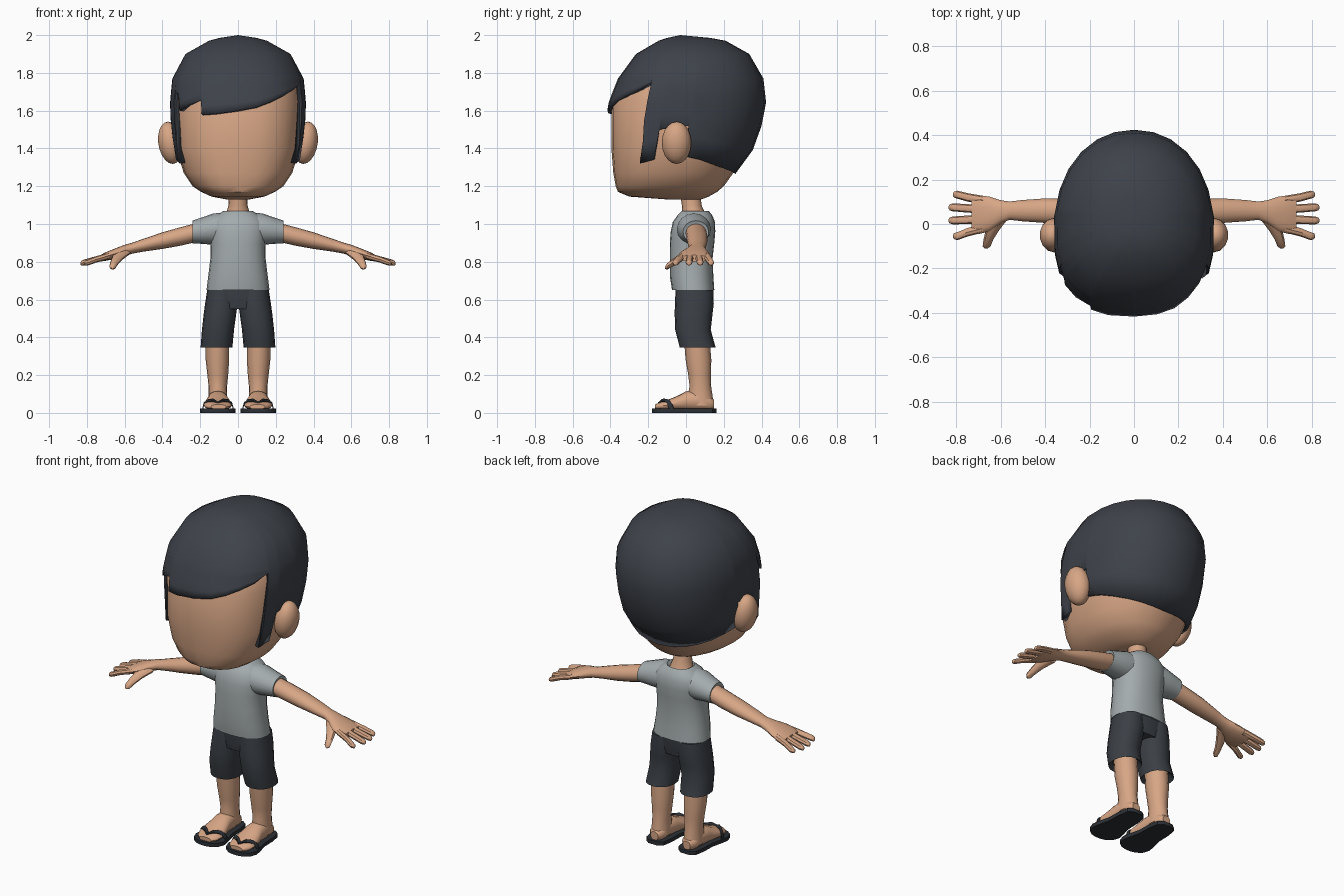
import bpy, bmesh, math


def material(name, rgb):
    m = bpy.data.materials.new(name)
    m.diffuse_color = (*rgb, 1)
    return m


SKIN = material("skin", (0.68, 0.38, 0.235))
HAIR = material("charcoal_hair", (0.048, 0.055, 0.068))
CLOTH = material("charcoal_cloth", (0.043, 0.05, 0.06))
SHIRT = material("grey_shirt", (0.37, 0.41, 0.42))
SOLE = material("dark_rubber", (0.025, 0.03, 0.036))


def finish(name, bm, mat, mirror=False, angle=40):
    bmesh.ops.recalc_face_normals(bm, faces=bm.faces[:])
    me = bpy.data.meshes.new(name)
    bm.to_mesh(me)
    bm.free()
    me.materials.append(mat)
    ob = bpy.data.objects.new(name, me)
    bpy.context.collection.objects.link(ob)
    bpy.ops.object.select_all(action='DESELECT')
    ob.select_set(True)
    bpy.context.view_layer.objects.active = ob
    bpy.ops.object.shade_smooth_by_angle(angle=math.radians(angle))
    if mirror:
        mod = ob.modifiers.new("mirror", 'MIRROR')
        mod.use_mirror_merge = False
    return ob


def spow(v, p):
    return math.copysign(abs(v) ** p, v)


def loft(name, rings, mat, axis='z', sides=16, power=2.0, mirror=False):
    """Rings are (station on axis, centre u, centre v, radius u, radius v)."""
    bm = bmesh.new()
    loops = []
    for s, cu, cv, ru, rv in rings:
        loop = []
        for i in range(sides):
            a = math.tau * i / sides
            u = cu + ru * spow(math.cos(a), 2 / power)
            v = cv + rv * spow(math.sin(a), 2 / power)
            co = {'x': (s, u, v), 'y': (u, s, v), 'z': (u, v, s)}[axis]
            loop.append(bm.verts.new(co))
        loops.append(loop)
    for p, q in zip(loops, loops[1:]):
        for i in range(sides):
            j = (i + 1) % sides
            bm.faces.new((p[i], p[j], q[j], q[i]))
    bm.faces.new(loops[0])
    bm.faces.new(loops[-1])
    return finish(name, bm, mat, mirror)


def outline(table, z, deg):
    """Point on a head-like surface; table rows are (z, half width, front y, back y)."""
    z = min(max(z, table[0][0]), table[-1][0])
    for lo, hi in zip(table, table[1:]):
        if z <= hi[0]:
            f = (z - lo[0]) / (hi[0] - lo[0])
            _, rx, yf, yb = [p + (q - p) * f for p, q in zip(lo, hi)]
            break
    cy = yf + (yb - yf) * 0.46
    a = math.radians(deg)
    c = math.cos(a)
    n = 2.5 if c > 0 else 2.1
    y = cy - abs(c) ** (2 / n) * (cy - yf) if c > 0 else cy + abs(c) ** (2 / n) * (yb - cy)
    return (rx * spow(math.sin(a), 2 / n), y, z)


# Head
head = [(1.13, .06, -.10, .08), (1.145, .14, -.30, .12), (1.17, .195, -.36, .165),
        (1.2, .24, -.372, .20), (1.27, .287, -.385, .25), (1.4, .328, -.395, .33),
        (1.65, .335, -.395, .385), (1.77, .31, -.33, .37), (1.9, .2, -.2, .25)]
bm = bmesh.new()
loops = [[bm.verts.new(outline(head, r[0], i * 15)) for i in range(24)] for r in head]
for p, q in zip(loops, loops[1:]):
    for i in range(24):
        bm.faces.new((p[i], p[(i + 1) % 24], q[(i + 1) % 24], q[i]))
bm.faces.new(loops[0])
bm.faces.new(loops[-1])
finish("head", bm, SKIN)

# Hair cap: columns run from the crown to a cut edge of (angle, height)
cap = [(1.25, .315, -.42, .25), (1.4, .345, -.42, .36), (1.55, .36, -.425, .41),
       (1.65, .362, -.408, .425), (1.77, .35, -.36, .41), (1.9, .28, -.265, .335),
       (1.97, .155, -.145, .21), (1.985, .1, -.1, .13), (2.0, .001, -.031, -.03)]
edge = [(0, 1.6), (12, 1.62), (25, 1.65), (38, 1.68), (52, 1.71), (66, 1.75), (67, 1.32),
        (79, 1.34), (80, 1.5), (97, 1.52), (98, 1.36), (112, 1.34), (126, 1.315),
        (140, 1.295), (154, 1.28), (167, 1.27), (180, 1.265), (193, 1.27), (206, 1.28),
        (220, 1.295), (234, 1.315), (248, 1.34), (262, 1.36), (263, 1.52), (280, 1.5),
        (281, 1.34), (293, 1.32), (294, 1.70), (302, 1.68), (304, 1.60), (318, 1.635),
        (332, 1.66), (333, 1.58), (346, 1.585)]
bm = bmesh.new()
crown = bm.verts.new((0, -.03, 2.0))
cols = []
for deg, zb in edge:
    zs = [1.985, 1.97, 1.9, 1.77] + [1.77 + (zb - 1.77) * k / 4 for k in (1, 2, 3, 4)]
    cols.append([bm.verts.new(outline(cap, z, deg)) for z in zs])
for p, q in zip(cols, cols[1:] + cols[:1]):
    bm.faces.new((crown, p[0], q[0]))
    for k in range(len(p) - 1):
        bm.faces.new((p[k], p[k + 1], q[k + 1], q[k]))
hair = finish("hair", bm, HAIR)
shell = hair.modifiers.new("thickness", 'SOLIDIFY')
shell.thickness = 0.03
shell.offset = -1

# Ears
bm = bmesh.new()
bmesh.ops.create_uvsphere(bm, u_segments=14, v_segments=10, radius=1)
for v in bm.verts:
    x, y, z = v.co
    v.co = (.358 + .066 * x + .012 * z, -.05 + .078 * y, 1.43 + .112 * z)
finish("ears", bm, SKIN, True)

# Neck
loft("neck", [(1.0, 0, .045, .09, .07), (1.06, 0, .04, .062, .06), (1.1, 0, .03, .05, .052),
              (1.18, 0, .02, .052, .056)], SKIN)

# Shirt body and sleeves
loft("shirt", [(.65, 0, .038, .167, .112), (.72, 0, .03, .158, .115), (.82, 0, .028, .146, .113),
               (.90, 0, .032, .145, .118), (.96, 0, .037, .155, .118), (1.01, 0, .042, .152, .112),
               (1.045, 0, .047, .118, .093), (1.07, 0, .05, .075, .07), (1.05, 0, .047, .06, .058)],
     SHIRT, sides=20, power=2.3)
loft("sleeves", [(.07, .04, .975, .088, .085), (.13, .042, .973, .09, .083),
                 (.19, .047, .965, .078, .07), (.242, .052, .958, .068, .06),
                 (.236, .052, .958, .055, .05)], SHIRT, 'x', mirror=True)

# Arms with palms
loft("arms", [(.2, .052, .96, .056, .05), (.3, .057, .935, .056, .049), (.4, .06, .912, .055, .044),
              (.5, .06, .888, .048, .034), (.56, .06, .872, .041, .029), (.6, .055, .86, .052, .03),
              (.65, .045, .843, .078, .028), (.70, .042, .828, .088, .023),
              (.73, .042, .818, .084, .017)], SKIN, 'x', mirror=True)

# Fingers: (root y, tip y, tip x)
for k, (y0, y1, tip) in enumerate([(.108, .132, .815), (.066, .075, .835),
                                   (.022, .016, .835), (-.02, -.055, .815)]):
    loft(f"finger_{k + 1}", [(.68, y0, .832, .019, .018), (.75, y0 + (y1 - y0) * .5, .813, .019, .017),
                             (tip - .02, y1, .796, .018, .016), (tip - .005, y1, .792, .013, .012),
                             (tip, y1, .79, .004, .004)], SKIN, 'x', 8, mirror=True)
loft("thumbs", [(.02, .605, .85, .035, .022), (-.03, .638, .822, .03, .022), (-.07, .655, .795, .022, .02),
                (-.10, .663, .775, .018, .017), (-.111, .665, .768, .006, .006)],
     SKIN, 'y', 8, mirror=True)

# Shorts: hips and two legs
loft("shorts_hips", [(.55, 0, .043, .165, .088), (.60, 0, .044, .168, .098),
                     (.67, 0, .044, .158, .1)], CLOTH, sides=20, power=2.3)
loft("shorts_legs", [(.375, .112, .055, .065, .07), (.345, .114, .062, .084, .095),
                     (.44, .106, .037, .085, .094), (.52, .096, .04, .086, .1),
                     (.58, .088, .044, .086, .103), (.65, .085, .045, .078, .1)],
     CLOTH, power=2.2, mirror=True)

# Legs
loft("legs", [(.04, .107, .08, .052, .065), (.09, .107, .075, .05, .066), (.14, .107, .076, .049, .057),
              (.2, .107, .072, .055, .06), (.28, .109, .066, .062, .068),
              (.42, .11, .055, .062, .068)], SKIN, mirror=True)

# Feet
loft("feet", [(.148, .107, .045, .025, .025), (.125, .107, .05, .045, .038), (.06, .107, .065, .052, .055),
              (.0, .107, .062, .056, .052), (-.05, .107, .05, .068, .038), (-.1, .107, .041, .074, .027),
              (-.14, .105, .035, .064, .02), (-.163, .103, .032, .04, .013)],
     SKIN, 'y', power=2.2, mirror=True)

# Sandal soles: outline widths along the foot
bm = bmesh.new()
plan = [(.162, .03), (.14, .058), (.08, .068), (.0, .07), (-.06, .085), (-.11, .094),
        (-.15, .08), (-.172, .05), (-.18, .02)]
pts = [(.107 + w, y) for y, w in plan] + [(.107 - w, y) for y, w in reversed(plan)]
face = bm.faces.new([bm.verts.new((x, y, 0)) for x, y in pts])
top = bmesh.ops.extrude_face_region(bm, geom=[face])
for v in [g for g in top["geom"] if isinstance(g, bmesh.types.BMVert)]:
    v.co.z = .022
finish("sandal_soles", bm, SOLE, True)

# Sandal straps: thin bands from the toe post to each edge of the sole
for side, label in ((1, "outer"), (-1, "inner")):
    path = [(.0, -.135, .05), (.025, -.118, .066), (.055, -.098, .062), (.075, -.085, .045),
            (.083, -.075, .015)]
    loft(f"sandal_strap_{label}", [(.106 + side * u, y, z, .014, .010) for u, y, z in path],
         SOLE, 'x', 8, mirror=True)
loft("toe_posts", [(.015, .106, -.14, .009, .009), (.058, .106, -.134, .012, .014)],
     SOLE, sides=8, mirror=True)
